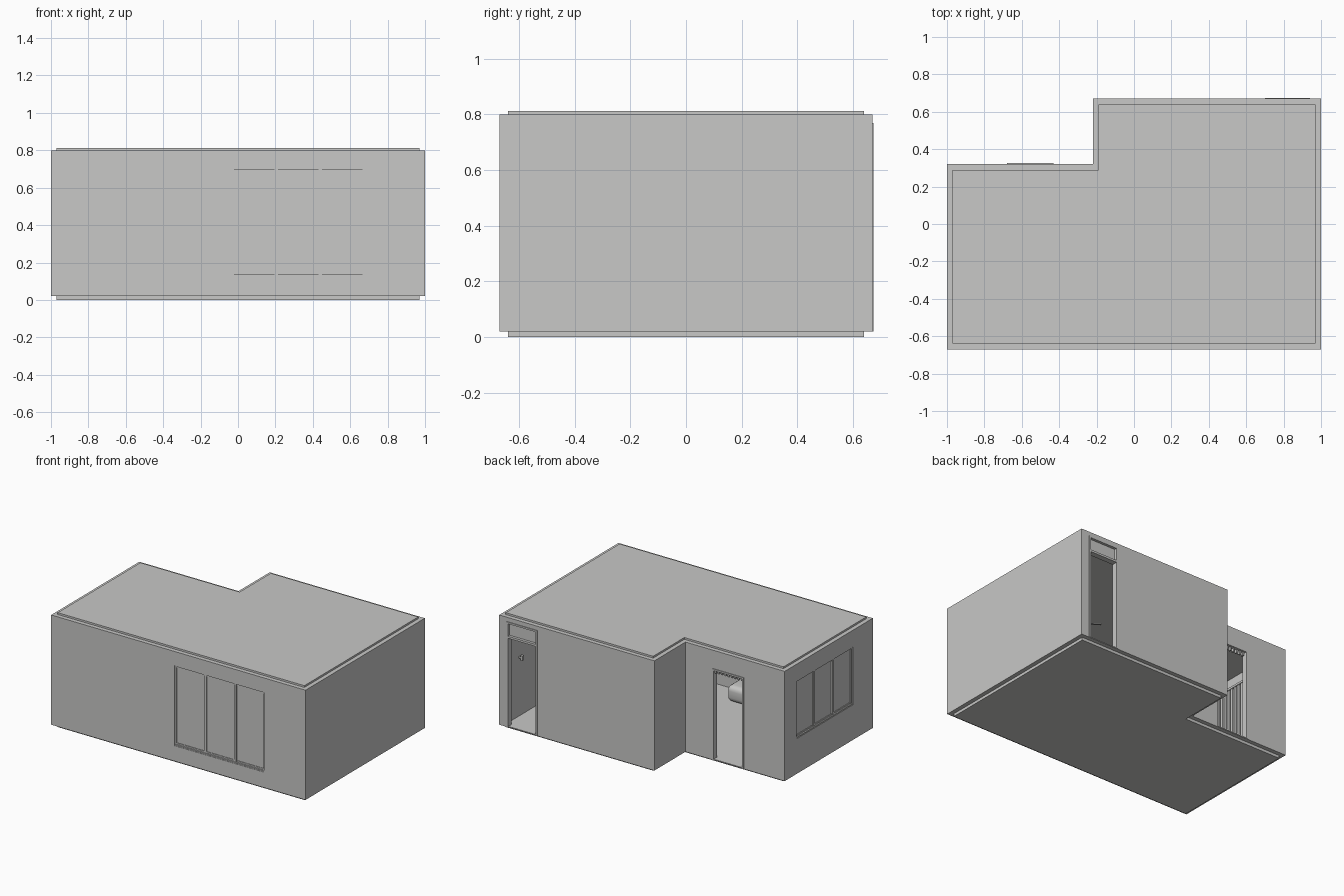
import bpy, bmesh, math
from mathutils import Vector

cube = bpy.data.objects.get("Cube")
if cube:
    bpy.data.objects.remove(cube, do_unlink=True)

grey = bpy.data.materials.new("plain_grey")
grey.use_nodes = True
grey.diffuse_color = (0.58, 0.58, 0.57, 1)
grey.node_tree.nodes["Principled BSDF"].inputs["Base Color"].default_value = (0.58, 0.58, 0.57, 1)


def finish(name, bm):
    bmesh.ops.recalc_face_normals(bm, faces=bm.faces)
    mesh = bpy.data.meshes.new(name)
    bm.to_mesh(mesh)
    bm.free()
    mesh.materials.append(grey)
    obj = bpy.data.objects.new(name, mesh)
    bpy.context.collection.objects.link(obj)
    return obj


def box(name, lo, hi, bevel=0):
    lo, hi = Vector(lo), Vector(hi)
    bm = bmesh.new()
    bmesh.ops.create_cube(bm, size=1)
    for v in bm.verts:
        v.co = (lo + hi) / 2 + Vector(a * b for a, b in zip(v.co, hi - lo))
    if bevel:
        bmesh.ops.bevel(bm, geom=bm.edges[:], offset=bevel, segments=4,
                        profile=0.5, affect='EDGES')
    return finish(name, bm)


def plan_prism(name, inset, z0, z1):
    """Extrude the L-shaped floor plan, pulled in by an inset."""
    i = inset
    plan = [(-1 + i, -.67 + i), (1 - i, -.67 + i), (1 - i, .67 - i),
            (-.22 + i, .67 - i), (-.22 + i, .32 - i), (-1 + i, .32 - i)]
    bm = bmesh.new()
    face = bm.faces.new([bm.verts.new((x, y, z0)) for x, y in plan])
    top = bmesh.ops.extrude_face_region(bm, geom=[face])["geom"]
    bmesh.ops.translate(bm, vec=(0, 0, z1 - z0),
                        verts=[g for g in top if isinstance(g, bmesh.types.BMVert)])
    return finish(name, bm)


def cut(target, cutter):
    cutter.hide_render = True
    mod = target.modifiers.new("opening", 'BOOLEAN')
    mod.operation, mod.solver, mod.object = 'DIFFERENCE', 'EXACT', cutter
    bpy.context.view_layer.objects.active = target
    bpy.ops.object.modifier_apply(modifier=mod.name)
    bpy.data.objects.remove(cutter, do_unlink=True)


# Shell: hollow walls with floor and roof slabs
T = .035
walls = plan_prism("walls", 0, .02, .8)
cut(walls, plan_prism("room_cutter", T, -.1, .9))
plan_prism("floor_slab", .03, 0, .025)
plan_prism("roof_slab", .03, .793, .813)

# Window and door openings
cut(walls, box("front_cutter", (-.03, -.8, .13), (.675, -.55, .70)))
cut(walls, box("side_cutter", (-1.1, -.445, .27), (-.9, .185, .68)))
cut(walls, box("entry_cutter", (.70, .55, -.1), (.94, .8, .77)))
cut(walls, box("back_cutter", (-.68, .2, -.1), (-.43, .4, .67)))


def window(name, place, start, end, z0, z1):
    """Three framed panes with mullions; place maps (along, depth, z) to space."""
    def part(label, a0, a1, d0, d1, b, t):
        p, q = place(a0, d0, b), place(a1, d1, t)
        box(name + label, [min(c) for c in zip(p, q)], [max(c) for c in zip(p, q)])
    step = (end - start) / 3
    part("_glass", start, end, .016, .022, z0, z1)
    part("_sill", start, end, .003, .03, z0, z0 + .008)
    part("_head", start, end, .003, .03, z1 - .006, z1)
    for k in range(4):
        c = start + k * step
        part("_mullion", max(c - .009, start), min(c + .009, end), .008, .03, z0, z1)
    for k in range(3):
        a, b = start + k * step + .009, start + (k + 1) * step - .009
        part("_lower_rail", a, b, .012, .026, z0, z0 + .018)
        part("_upper_rail", a, b, .012, .026, z1 - .018, z1)


window("front_window", lambda a, d, z: (a, -.67 + d, z), -.03, .675, .13, .70)
window("side_window", lambda a, d, z: (-1 + d, a, z), -.445, .185, .27, .68)


def door_frame(name, x0, x1, y, top):
    w = .012
    for x in (x0, x1 - w):
        box(name + "_jamb", (x, y - T, .02), (x + w, y + .005, top))
    box(name + "_head", (x0, y - T, top - w), (x1, y + .005, top))
    box(name + "_threshold", (x0, y - T, .02), (x1, y, .027))


door_frame("entry_door", .70, .94, .67, .77)
door_frame("back_door", -.68, -.43, .32, .67)

# Closed light above the entry door
box("transom_bar", (.70, .635, .655), (.94, .675, .67))
box("transom_glass", (.70, .65, .66), (.94, .656, .77))

# Ribbed header over the back door
for k in range(9):
    x = -.66 + k * .026
    box("header_tooth", (x, .292, .635), (x + .012, .31, .665))

# Vertical blinds inside the side window
box("blind_rail", (-.955, -.46, .69), (-.93, .2, .705))
for k in range(20):
    y = -.45 + k * .033
    box("blind_slat", (-.95, y, .25), (-.935, y + .02, .69))

# Low couch against the front wall
couch = box("couch", (-.6, -.63, .025), (0, -.45, .14), .035)
bpy.context.view_layer.objects.active = couch
couch.select_set(True)
bpy.ops.object.shade_smooth_by_angle()
couch.select_set(False)

# Ceiling fan
FX, FY = .33, -.12
box("fan_rod", (FX - .006, FY - .006, .71), (FX + .006, FY + .006, .8))
box("fan_hub", (FX - .02, FY - .02, .68), (FX + .02, FY + .02, .715), .008)
for k in range(5):
    blade = box("fan_blade", (.015, -.011, -.003), (.12, .011, .003))
    blade.location = (FX, FY, .695)
    blade.rotation_euler = (.15, 0, math.tau * k / 5)

# Small wall lamp near the entry
box("wall_lamp_arm", (.94, .495, .44), (.97, .505, .45))
box("wall_lamp_shade", (.93, .49, .43), (.945, .51, .465))
